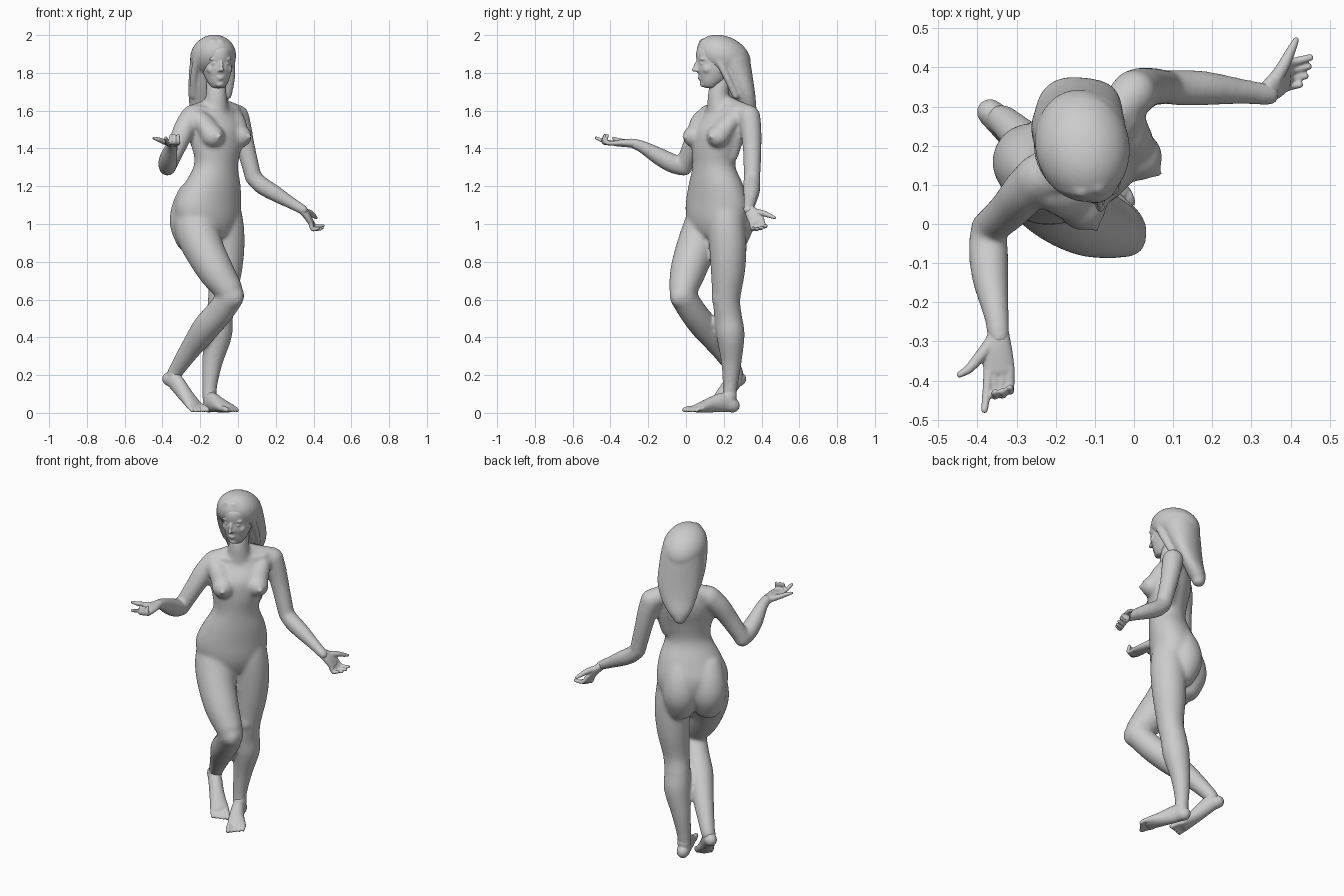
import bpy, bmesh, math
from mathutils import Vector, Matrix, Euler

A = Vector((.75, .66, 0))     # torso left axis
F = Vector((.66, -.75, 0))    # torso forward axis
HEAD_TURN = math.radians(12)
HS = Vector((math.cos(HEAD_TURN), math.sin(HEAD_TURN), 0))
HF = Vector((math.sin(HEAD_TURN), -math.cos(HEAD_TURN), 0))


def loft(bm, rows, side=(1, 0, 0), flat=False, cap=1.0, n=24, steps=6):
    """Smooth tube through rows (x, y, z, half width[, half depth]) with rounded ends."""
    rows = [Vector(tuple(r) if len(r) == 5 else tuple(r) + (r[3],)) for r in rows]
    p = [rows[0] * 2 - rows[1]] + rows + [rows[-1] * 2 - rows[-2]]
    pts = []
    for i in range(1, len(p) - 2):
        a, b, c, d = p[i - 1:i + 3]
        for k in range(steps):
            t = k / steps
            pts.append(.5 * (2 * b + (c - a) * t + (2 * a - 5 * b + 4 * c - d) * t ** 2
                             + (3 * b - a - 3 * c + d) * t ** 3))
    pts.append(rows[-1])
    rings = []
    for i, q in enumerate(pts):
        u, v = pts[max(i - 1, 0)], pts[min(i + 1, len(pts) - 1)]
        T = Vector(v[:3]) - Vector(u[:3])
        if flat:
            T = Vector((0, 0, math.copysign(1, T.z)))
        T.normalize()
        S = Vector(side)
        S = (S - T * S.dot(T)).normalized()
        N = T.cross(S)
        c = Vector(q[:3])
        ring = [(c, S * q[3], N * q[4])]
        ends = [math.radians(g) for g in (30, 55, 75, 87)]
        dome = [(c + T * q[4] * cap * math.sin(g), S * q[3] * math.cos(g), N * q[4] * math.cos(g))
                for g in ends]
        if i == 0:
            ring = [(2 * c - o, s, m) for o, s, m in reversed(dome)] + ring
        elif i == len(pts) - 1:
            ring += dome
        rings += ring
    loops = [[bm.verts.new(c + s * math.cos(j * math.tau / n) + m * math.sin(j * math.tau / n))
              for j in range(n)] for c, s, m in rings]
    for r0, r1 in zip(loops, loops[1:]):
        for j in range(n):
            bm.faces.new((r0[j], r0[(j + 1) % n], r1[(j + 1) % n], r1[j]))
    bm.faces.new(loops[0][::-1])
    bm.faces.new(loops[-1])


def blob(bm, c, r, rot=(0, 0, 0)):
    """Ellipsoid."""
    r = (r, r, r) if isinstance(r, float) else r
    m = Matrix.LocRotScale(Vector(c), Euler(rot), Vector(r))
    bmesh.ops.create_uvsphere(bm, u_segments=28, v_segments=18, radius=1, matrix=m)


def finish(bm, name, voxel, smooth):
    """Fuse the overlapping pieces into one smooth skin."""
    bmesh.ops.recalc_face_normals(bm, faces=bm.faces)
    me = bpy.data.meshes.new(name)
    bm.to_mesh(me)
    bm.free()
    ob = bpy.data.objects.new(name, me)
    bpy.context.collection.objects.link(ob)
    mod = ob.modifiers.new("fuse", 'REMESH')
    mod.mode, mod.voxel_size, mod.use_smooth_shade = 'VOXEL', voxel, True
    sm = ob.modifiers.new("soften", 'SMOOTH')
    sm.factor, sm.iterations = .5, smooth


def foot(rows, side, inner, drop):
    """Foot with five toes; inner is the sign of the big-toe side."""
    bm = bmesh.new()
    loft(bm, rows, side)
    s = Vector(side).normalized()
    fwd = Vector((s.y, -s.x, 0))
    ball = Vector(rows[-1][:3])
    for i in range(5):
        o = ball + s * inner * (.037 - .0195 * i) + Vector((0, 0, -.004))
        ln, r = .064 - .008 * i, .016 if i == 0 else .012
        end = o + fwd * ln + Vector((0, 0, -drop))
        end.z = max(end.z, r)
        loft(bm, [(*o, r), (*((o + end) / 2 + Vector((0, 0, .004))), r), (*end, r * .85)], side, n=12)
    return bm


def up(v, z):
    return (v.x, v.y, z)


# Body: torso
bm = bmesh.new()
loft(bm, [(-.135, .155, .95, .12, .09), (-.155, .163, .995, .175, .125), (-.16, .165, 1.05, .196, .138),
          (-.157, .165, 1.12, .196, .138), (-.136, .158, 1.21, .168, .122),
          (-.117, .148, 1.31, .127, .102), (-.11, .156, 1.41, .144, .11),
          (-.112, .174, 1.5, .155, .116), (-.118, .2, 1.57, .14, .092),
          (-.12, .2, 1.63, .075, .06)], A, flat=True, cap=.4, n=40)
pelvis = Vector((-.165, .165, 0))
chest = Vector((-.113, .168, 1.47))
for sg in (-1, 1):
    b = pelvis + A * sg * .078                                               # buttock
    loft(bm, [(*up(b - F * .025, 1.16), .08), (*up(b - F * .05, 1.08), .096),
              (*up(b - F * .06, 1.0), .098), (*up(b - F * .038, .91), .08)], A, cap=.7)
    blob(bm, chest + A * sg * .096 + F * .08 + Vector((0, 0, -.006)), (.062, .062, .06))   # breast
    blob(bm, chest + A * sg * .106 + F * .146 + Vector((0, 0, -.008)), .013)  # nipple
    p, q = chest + A * sg * .13, chest + A * sg * .094 + F * .06             # upper slope of breast
    loft(bm, [(*up(p, 1.56), .05, .045), (*up(p.lerp(q, .5), 1.53), .058, .05),
              (*up(q, 1.48), .062, .056)], A)
    p, q = chest + A * sg * .13 - F * .03, chest + A * sg * .1 - F * .01     # side of the ribs
    loft(bm, [(*up(p, 1.54), .05), (*up(p.lerp(q, .4), 1.46), .046), (*up(q, 1.36), .035)], A)
# shoulder girdle, neck and collarbones
loft(bm, [(-.235, .125, 1.575, .057), (-.17, .18, 1.605, .052), (-.12, .21, 1.62, .058),
          (-.06, .27, 1.602, .052), (-.0, .335, 1.57, .06)], (0, 0, 1))
loft(bm, [(-.12, .2, 1.79, .052), (-.116, .178, 1.72, .054), (-.115, .17, 1.67, .057),
          (-.12, .185, 1.6, .075)], HS, cap=.4)
for x, y in ((-.21, .095), (.0, .265)):
    loft(bm, [(-.09, .13, 1.6, .014), (x, y, 1.612, .014)], (0, 0, 1), n=12)
# standing leg
loft(bm, [(-.08, .215, 1.12, .085), (-.068, .215, 1.0, .098), (-.064, .222, .88, .099),
          (-.07, .222, .75, .091), (-.085, .214, .6, .074), (-.1, .225, .5, .073),
          (-.107, .236, .41, .075), (-.135, .24, .27, .055), (-.15, .234, .14, .04),
          (-.15, .228, .07, .038)], cap=.5)
blob(bm, (-.075, .165, .61), (.045, .03, .05))
# bent leg
loft(bm, [(-.215, .15, 1.14, .09), (-.222, .128, 1.04, .117), (-.212, .09, .95, .117),
          (-.172, .045, .85, .105), (-.11, .008, .74, .094), (-.04, -.018, .64, .073)], cap=.5)
loft(bm, [(-.036, -.018, .62, .071), (-.1, .04, .53, .073), (-.168, .1, .452, .073),
          (-.25, .185, .34, .057), (-.32, .252, .235, .043), (-.34, .268, .2, .04)])
blob(bm, (-.016, -.042, .615), (.047, .042, .057))
# right arm
loft(bm, [(-.24, .12, 1.57, .063), (-.28, .08, 1.51, .059), (-.32, .035, 1.42, .052),
          (-.37, -.01, 1.31, .046)])
loft(bm, [(-.374, -.01, 1.298, .045), (-.372, -.07, 1.32, .051), (-.367, -.14, 1.356, .047),
          (-.352, -.23, 1.408, .034), (-.345, -.29, 1.43, .03, .026)])
# left arm
loft(bm, [(.0, .335, 1.565, .06), (.018, .344, 1.5, .056), (.042, .35, 1.4, .05),
          (.078, .35, 1.26, .045)])
loft(bm, [(.078, .35, 1.248, .044), (.125, .348, 1.205, .047), (.19, .346, 1.165, .044),
          (.28, .338, 1.112, .033), (.345, .33, 1.075, .027, .03)], (0, 0, 1))
finish(bm, "body", .0075, 28)

# Feet
bm = foot([(-.153, .246, .04, .036, .039), (-.136, .2, .055, .037, .052),
           (-.1, .13, .042, .042, .04), (-.056, .066, .025, .053, .024)], (.9, .44, 0), -1, .008)
blob(bm, (-.15, .232, .09), (.038, .037, .06))
finish(bm, "standing_foot", .005, 4)
bm = foot([(-.366, .284, .18, .035, .036), (-.332, .252, .165, .038, .046),
           (-.282, .2, .1, .042, .038), (-.233, .155, .04, .053, .025)], (.75, .66, 0), 1, .03)
blob(bm, (-.336, .262, .2), (.038, .038, .05))
finish(bm, "bent_foot", .005, 4)

# Right hand, palm up
bm = bmesh.new()
loft(bm, [(-.346, -.275, 1.426, .027, .022), (-.348, -.32, 1.428, .037, .021),
          (-.345, -.375, 1.428, .041, .016)])
for x, y, c in ((-.372, -.372, 0), (-.355, -.38, 1), (-.336, -.378, 1), (-.317, -.368, 1)):
    tip = (x, y - .05, 1.468) if c else (x - .01, y - .103, 1.455)
    mid = (x, y - .055, 1.432) if c else (x - .004, y - .055, 1.437)
    loft(bm, [(x, y, 1.428, .0125), (*mid, .0115), (*tip, .009)], n=12)
loft(bm, [(-.362, -.3, 1.428, .018), (-.395, -.34, 1.437, .015), (-.422, -.37, 1.447, .012),
          (-.446, -.385, 1.455, .008)], (0, 0, 1), n=12)
finish(bm, "right_hand", .004, 3)

# Left hand, lowered with curled fingers
bm = bmesh.new()
palm_side = Vector((-.05, .85, .35))
loft(bm, [(.335, .332, 1.08, .028, .023), (.362, .355, 1.05, .038, .021),
          (.385, .375, 1.012, .041, .016)], palm_side)
for k, tip in ((.032, (.45, .425, .99)), (.011, (.446, .402, .98)), (-.011, (.438, .378, .975)),
               (-.032, (.424, .356, .978))):
    base = Vector((.383, .375, 1.014)) + palm_side * k
    mid = base.lerp(Vector(tip), .5) + Vector((-.008, 0, -.018))
    loft(bm, [(*base, .0125), (*mid, .0115), (*tip, .009)], palm_side, n=12)
loft(bm, [(.355, .36, 1.063, .019), (.382, .405, 1.058, .016), (.402, .445, 1.043, .012),
          (.414, .47, 1.033, .008)], (0, 0, 1), n=12)
finish(bm, "left_hand", .004, 3)

# Head
bm = bmesh.new()
mid = Vector((-.113, .17, 0))
profile = [(1.732, .086, .165, .042), (1.752, .074, .2, .055), (1.785, .066, .235, .068),
           (1.82, .057, .26, .076), (1.852, .058, .28, .08), (1.885, .052, .295, .083),
           (1.92, .055, .3, .083), (1.945, .075, .285, .074)]
loft(bm, [(*(mid + HF * (.17 - (f + b) / 2))[:2], z, w, (b - f) / 2) for z, f, b, w in profile],
     HS, flat=True, cap=.35, n=40)


def face(s, y, z, r, rx=0):
    """Face feature placed by sideways offset, depth and height."""
    p = mid + HS * s + HF * (.17 - y)
    blob(bm, (p.x, p.y, z), r, (rx, 0, HEAD_TURN))


face(0, .053, 1.838, (.01, .015, .036), math.radians(-22))    # nose bridge
face(0, .041, 1.816, (.012, .015, .01))                       # nose tip
face(0, .072, 1.777, (.022, .012, .006))                      # upper lip
face(0, .074, 1.767, (.018, .012, .006))                      # lower lip
face(0, .09, 1.74, (.024, .018, .016))                        # chin
for s in (-1, 1):
    face(s * .011, .056, 1.812, (.007, .009, .007))           # nostril
    face(s * .032, .077, 1.85, (.016, .013, .008))            # eye
    face(s * .032, .076, 1.873, (.028, .014, .009))           # brow
    face(s * .043, .103, 1.82, (.026, .026, .028))            # cheek
    face(s * .076, .175, 1.83, (.012, .02, .03))              # ear
finish(bm, "head", .005, 7)

# Long hair falling down the back
bm = bmesh.new()
blob(bm, (-.132, .2, 1.885), (.121, .152, .108), (math.radians(-25), 0, HEAD_TURN))
loft(bm, [(-.136, .226, 1.87, .118, .112), (-.143, .25, 1.8, .122, .094),
          (-.15, .28, 1.7, .121, .073), (-.162, .303, 1.62, .102, .058),
          (-.18, .322, 1.55, .07, .048), (-.19, .33, 1.505, .038, .036)],
     (.89, .45, 0), flat=True, cap=.85, n=40)
for s in (-1, 1):                                             # locks beside the face
    pts = [(.02, .088, 1.962), (.067, .112, 1.925), (.094, .155, 1.86), (.102, .2, 1.77), (.094, .245, 1.68)]
    loft(bm, [(*(mid + Vector((-.016, 0, 0)) + HS * s * a + HF * (.17 - y))[:2], z, .02)
              for a, y, z in pts], (0, 1, .3), n=14)
finish(bm, "hair", .006, 15)
